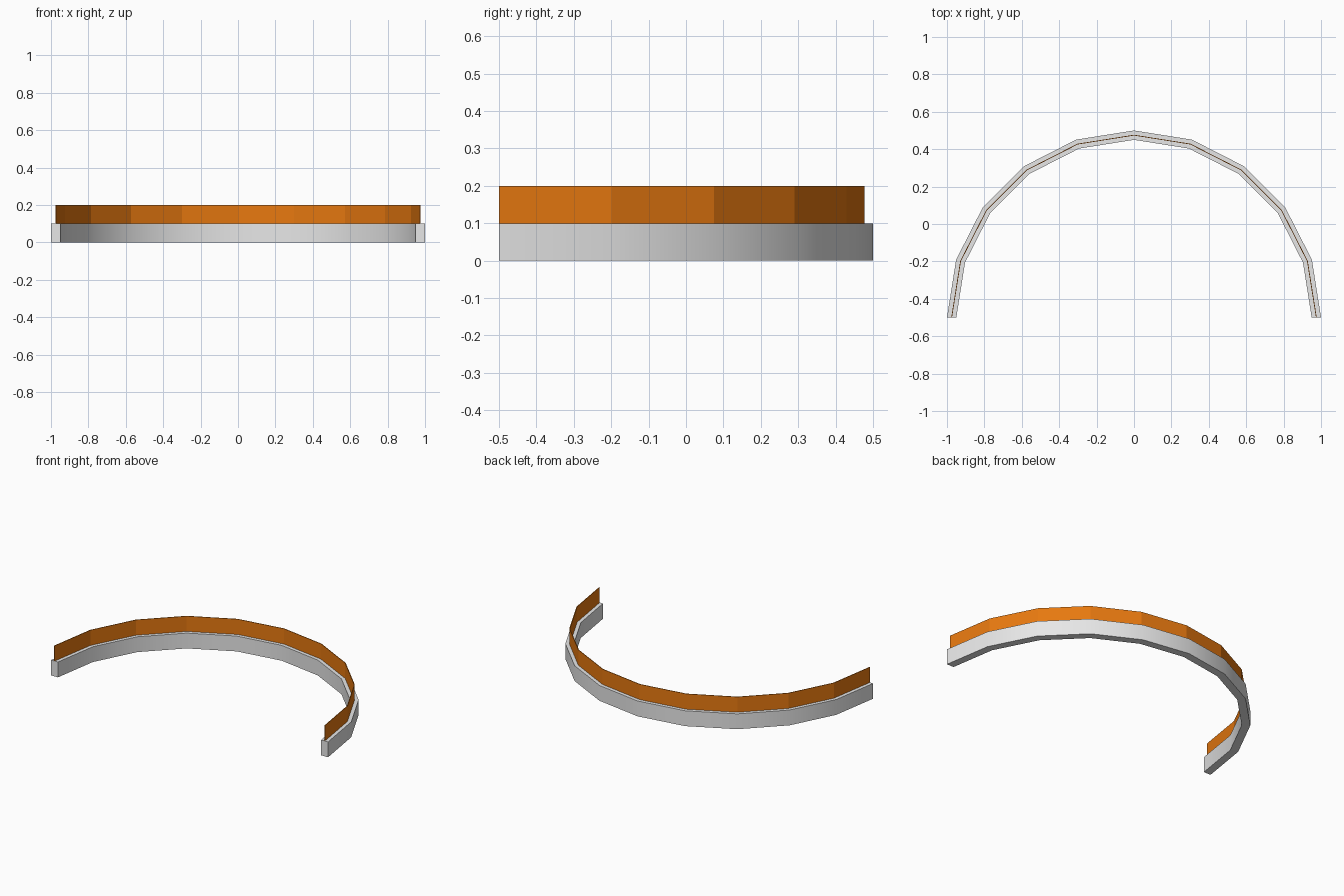
import bpy, bmesh, math

if "Cube" in bpy.data.objects:
    bpy.data.objects.remove(bpy.data.objects["Cube"])

SEGMENTS = 10
CENTRE_Y = -0.5


def material(name, rgb):
    m = bpy.data.materials.new(name)
    m.diffuse_color = (*rgb, 1)
    m.use_nodes = True
    m.node_tree.nodes["Principled BSDF"].inputs["Base Color"].default_value = m.diffuse_color
    return m


def half_ring(name, r_in, r_out, z0, z1, mat, smooth=False):
    """Sweep a rectangular section around a faceted half circle."""
    bm = bmesh.new()
    rings = []
    for i in range(SEGMENTS + 1):
        a = math.pi * i / SEGMENTS
        section = [(r_in, z0), (r_out, z0), (r_out, z1), (r_in, z1)]
        rings.append([bm.verts.new((r * math.cos(a), CENTRE_Y + r * math.sin(a), z))
                      for r, z in section])
    for a, b in zip(rings, rings[1:]):
        for k in range(4):
            n = (k + 1) % 4
            bm.faces.new((a[k], a[n], b[n], b[k]))
    bm.faces.new(rings[0])
    bm.faces.new(rings[-1])
    bmesh.ops.recalc_face_normals(bm, faces=bm.faces)
    mesh = bpy.data.meshes.new(name)
    bm.to_mesh(mesh)
    bm.free()
    mesh.materials.append(mat)
    obj = bpy.data.objects.new(name, mesh)
    bpy.context.collection.objects.link(obj)
    if smooth:
        bpy.ops.object.select_all(action='DESELECT')
        bpy.context.view_layer.objects.active = obj
        obj.select_set(True)
        bpy.ops.object.shade_smooth_by_angle(angle=math.radians(30))
    return obj


grey = material("light_grey", (0.8, 0.8, 0.8))
orange = material("orange", (0.8, 0.19, 0.005))

# Curved base kerb, smooth shaded
half_ring("curved_base", 0.95, 1.0, 0.0, 0.1, grey, smooth=True)
# Thin faceted panel standing along the middle of the base
half_ring("curved_panel", 0.973, 0.977, 0.1, 0.2, orange)
